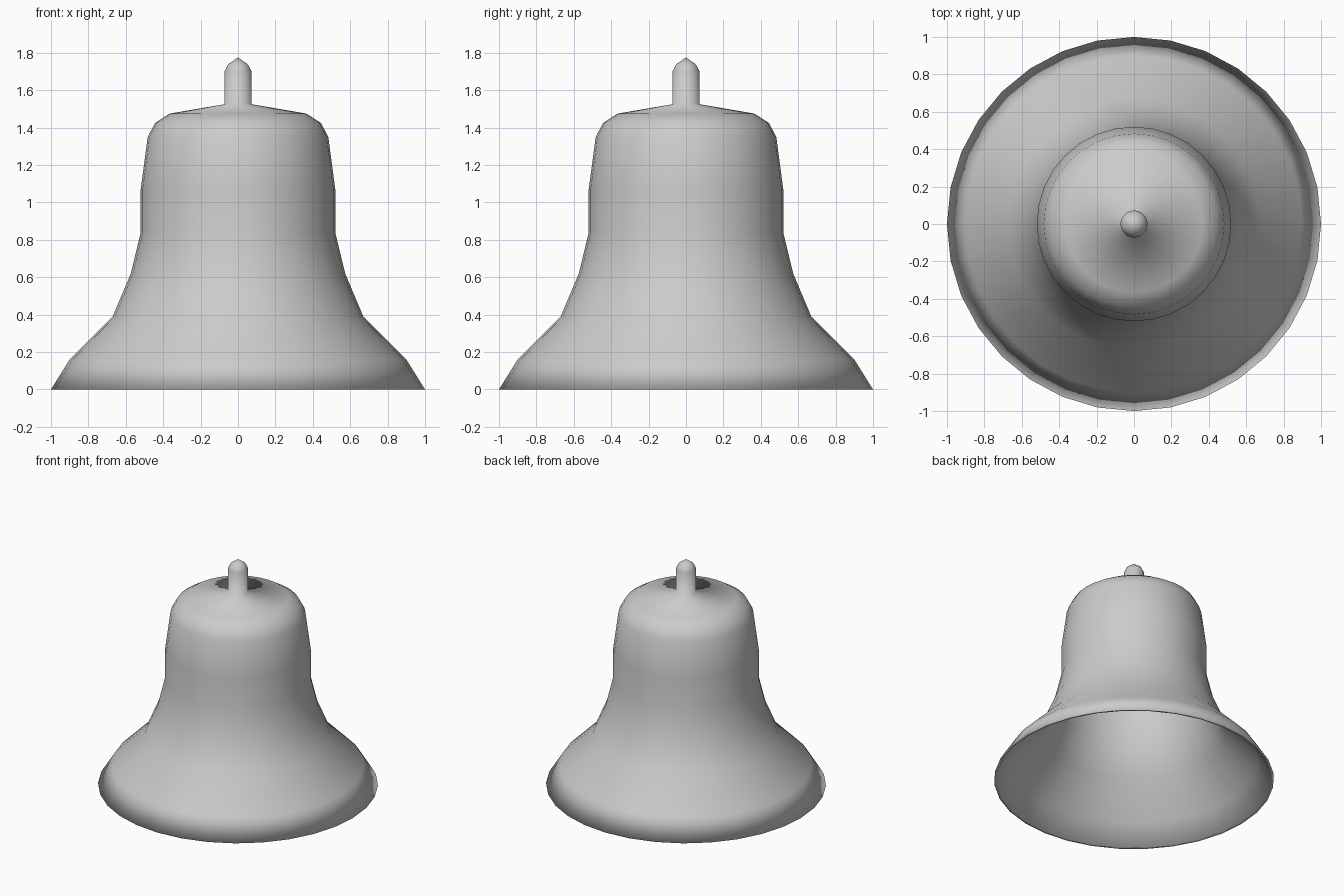
import bpy
import bmesh
import math

if "Cube" in bpy.data.objects:
    bpy.data.objects.remove(bpy.data.objects["Cube"])

SEGMENTS = 32

# Closed half-profile (radius, height): thin hollow inside, rim, flared wall, shoulder, hanging stem
profile = [
    (0, 1.49), (0.355, 1.455), (0.425, 1.405), (0.46, 1.345), (0.50, 1.07),
    (0.50, 0.84), (0.55, 0.615), (0.65, 0.38), (0.88, 0.15), (0.98, 0),
    (1.0, 0), (0.90, 0.16), (0.67, 0.39), (0.573, 0.62), (0.52, 0.84),
    (0.52, 1.07), (0.483, 1.35), (0.443, 1.425), (0.365, 1.475),
    (0.072, 1.525), (0.072, 1.70), (0.054, 1.737), (0, 1.775),
]

# Bell: lathe the profile around z
bm = bmesh.new()
verts = [bm.verts.new((r, 0, z)) for r, z in profile]
edges = [bm.edges.new(pair) for pair in zip(verts, verts[1:])]
bmesh.ops.spin(bm, geom=verts + edges, cent=(0, 0, 0), axis=(0, 0, 1),
               angle=math.tau, steps=SEGMENTS, use_duplicate=False)
bmesh.ops.remove_doubles(bm, verts=bm.verts[:], dist=0.0005)
bmesh.ops.recalc_face_normals(bm, faces=bm.faces[:])
for face in bm.faces:
    face.smooth = True

mesh = bpy.data.meshes.new("bell")
bm.to_mesh(mesh)
bm.free()
bell = bpy.data.objects.new("bell", mesh)
bpy.context.collection.objects.link(bell)
